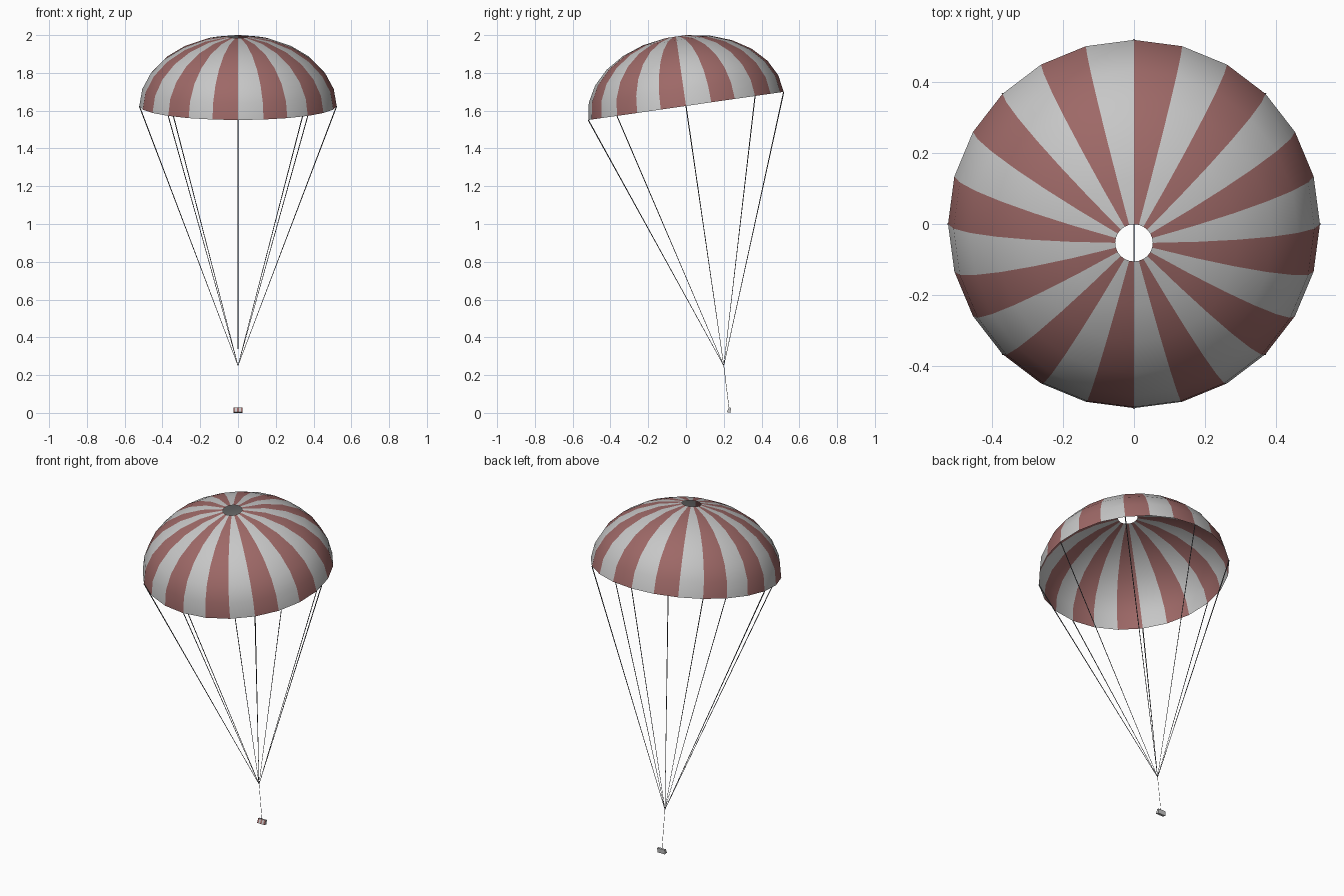
import bpy, bmesh, math
from mathutils import Vector, Matrix

if "Cube" in bpy.data.objects:
    bpy.data.objects.remove(bpy.data.objects["Cube"])


def material(name, rgb):
    m = bpy.data.materials.new(name)
    m.diffuse_color = (*rgb, 1)
    m.use_nodes = True
    m.node_tree.nodes["Principled BSDF"].inputs["Base Color"].default_value = m.diffuse_color
    return m


GREY = material("light_grey_cloth", (0.57, 0.57, 0.57))
RED = material("faded_red_cloth", (0.34, 0.14, 0.135))
DARK = material("dark_cord", (0.09, 0.09, 0.10))

SIDES, RADIUS, HEIGHT = 24, 0.5225, 0.373
TILT = Matrix.Translation((0, 0, 1.625)) @ Matrix.Rotation(math.radians(8.2), 4, 'X')
KNOT = Vector((0, 0.2, 0.25))


def finish(name, bm, mats, smooth=False):
    me = bpy.data.meshes.new(name)
    bm.to_mesh(me)
    bm.free()
    for m in mats:
        me.materials.append(m)
    for p in me.polygons:
        p.use_smooth = smooth
    ob = bpy.data.objects.new(name, me)
    bpy.context.collection.objects.link(ob)
    return ob


def rim_point(angle, lat=0.0):
    r, h = RADIUS * math.cos(lat), HEIGHT * math.sin(lat)
    return TILT @ Vector((r * math.cos(angle), r * math.sin(angle), h))


# Canopy: open, tilted half ellipsoid with a vent hole and alternating gores
bm = bmesh.new()
rings = [[bm.verts.new(rim_point(2 * math.pi * k / SIDES, math.radians(lat)))
          for k in range(SIDES)] for lat in (0, 14, 28, 42, 56, 70, 84.2)]
for a, b in zip(rings, rings[1:]):
    for k in range(SIDES):
        n = (k + 1) % SIDES
        f = bm.faces.new((a[k], a[n], b[n], b[k]))
        f.material_index = k % 2
finish("canopy", bm, (GREY, RED), True)


# Cords: thin tapered prisms
def cord(name, top, bottom, r_top, r_bottom):
    d = top - bottom
    bm = bmesh.new()
    bmesh.ops.create_cone(bm, cap_ends=True, segments=4, radius1=r_bottom,
                          radius2=r_top, depth=d.length)
    rot = d.to_track_quat('Z', 'Y').to_matrix().to_4x4()
    bm.transform(Matrix.Translation((top + bottom) / 2) @ rot)
    finish(name, bm, (DARK,))


for i in range(8):
    cord(f"suspension_line_{i + 1}", rim_point(i * math.pi / 4), KNOT, 0.003, 0.0012)
cord("riser_line", KNOT, Vector((0, 0.228, 0.024)), 0.0012, 0.0012)

# Harness: small wedge block with red front stripes
profile = [(0.216, 0.004), (0.236, 0.0), (0.238, 0.027), (0.227, 0.028)]
xs = [-0.025, -0.015, -0.005, 0.005, 0.015, 0.025]
bm = bmesh.new()
loops = [[bm.verts.new((x, y, z)) for y, z in profile] for x in xs]
for s, (a, b) in enumerate(zip(loops, loops[1:])):
    for k in range(4):
        n = (k + 1) % 4
        f = bm.faces.new((a[k], a[n], b[n], b[k]))
        f.material_index = 1 if k == 3 and s % 2 == 0 else 0
bm.faces.new(loops[0])
bm.faces.new(loops[-1])
bmesh.ops.recalc_face_normals(bm, faces=bm.faces)
finish("harness", bm, (GREY, RED))
